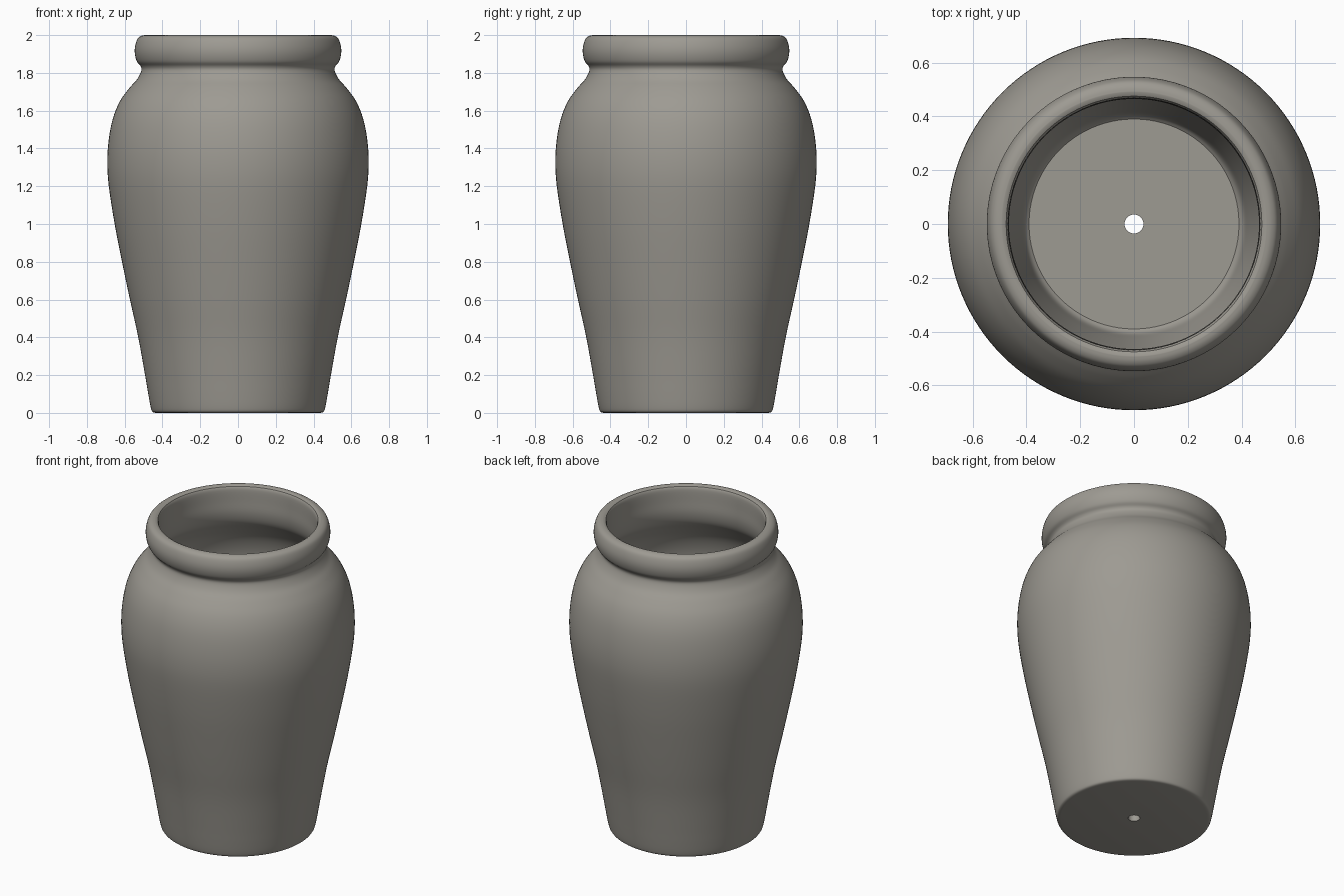
import bpy, bmesh, math

if "Cube" in bpy.data.objects:
    bpy.data.objects.remove(bpy.data.objects["Cube"])

SEGMENTS = 128
STEPS = 4


def smooth_curve(points, steps=STEPS):
    """Catmull-Rom curve through (radius, height) points."""
    pts = [points[0]] + points + [points[-1]]
    out = []
    for a, b, c, d in zip(pts, pts[1:], pts[2:], pts[3:]):
        for s in range(steps):
            t = s / steps
            out.append(tuple(
                0.5 * (2 * q + (r - p) * t + (2 * p - 5 * q + 4 * r - u) * t * t
                       + (3 * q - p - 3 * r + u) * t ** 3)
                for p, q, r, u in zip(a, b, c, d)))
    return out + [points[-1]]


def lathe(name, profile, material):
    """Spin a closed (radius, height) profile around z."""
    bm = bmesh.new()
    rings = []
    for i in range(SEGMENTS):
        a = 2 * math.pi * i / SEGMENTS
        rings.append([bm.verts.new((r * math.cos(a), r * math.sin(a), z))
                      for r, z in profile])
    n = len(profile)
    for i in range(SEGMENTS):
        p, q = rings[i], rings[(i + 1) % SEGMENTS]
        for j in range(n):
            k = (j + 1) % n
            bm.faces.new((p[j], q[j], q[k], p[k]))
    bmesh.ops.recalc_face_normals(bm, faces=bm.faces)
    mesh = bpy.data.meshes.new(name)
    bm.to_mesh(mesh)
    bm.free()
    mesh.materials.append(material)
    obj = bpy.data.objects.new(name, mesh)
    bpy.context.collection.objects.link(obj)
    bpy.context.view_layer.objects.active = obj
    obj.select_set(True)
    bpy.ops.object.shade_smooth_by_angle(angle=math.radians(35))
    return obj


clay = bpy.data.materials.new("grey_clay")
clay.diffuse_color = (0.34, 0.325, 0.29, 1)
clay.use_nodes = True
clay.node_tree.nodes["Principled BSDF"].inputs["Base Color"].default_value = clay.diffuse_color

# Outside: rounded foot, swelling body, narrow neck, rolled rim
outer = smooth_curve([
    (0.435, 0.0), (0.453, 0.006), (0.462, 0.03), (0.475, 0.10), (0.492, 0.20),
    (0.528, 0.40), (0.572, 0.60), (0.614, 0.80), (0.653, 1.00), (0.684, 1.20),
    (0.692, 1.33), (0.684, 1.45), (0.662, 1.56), (0.625, 1.65), (0.575, 1.72),
    (0.535, 1.765), (0.512, 1.81), (0.515, 1.835), (0.535, 1.86),
    (0.546, 1.90), (0.545, 1.94), (0.532, 1.98), (0.512, 1.996), (0.49, 2.0)])

# Inside: lip edge, neck and hollow body down to the floor
inner = smooth_curve([
    (0.475, 1.992), (0.468, 1.97), (0.466, 1.90), (0.466, 1.82), (0.485, 1.75),
    (0.53, 1.69), (0.585, 1.61), (0.618, 1.51), (0.628, 1.40), (0.626, 1.30),
    (0.596, 1.05), (0.555, 0.80), (0.512, 0.60), (0.468, 0.40), (0.43, 0.20),
    (0.41, 0.09), (0.39, 0.06)])

# Flat floor with a drain hole through the middle
drain = [(0.035, 0.06), (0.035, 0.0)]

lathe("pot", outer + inner + drain, clay)
